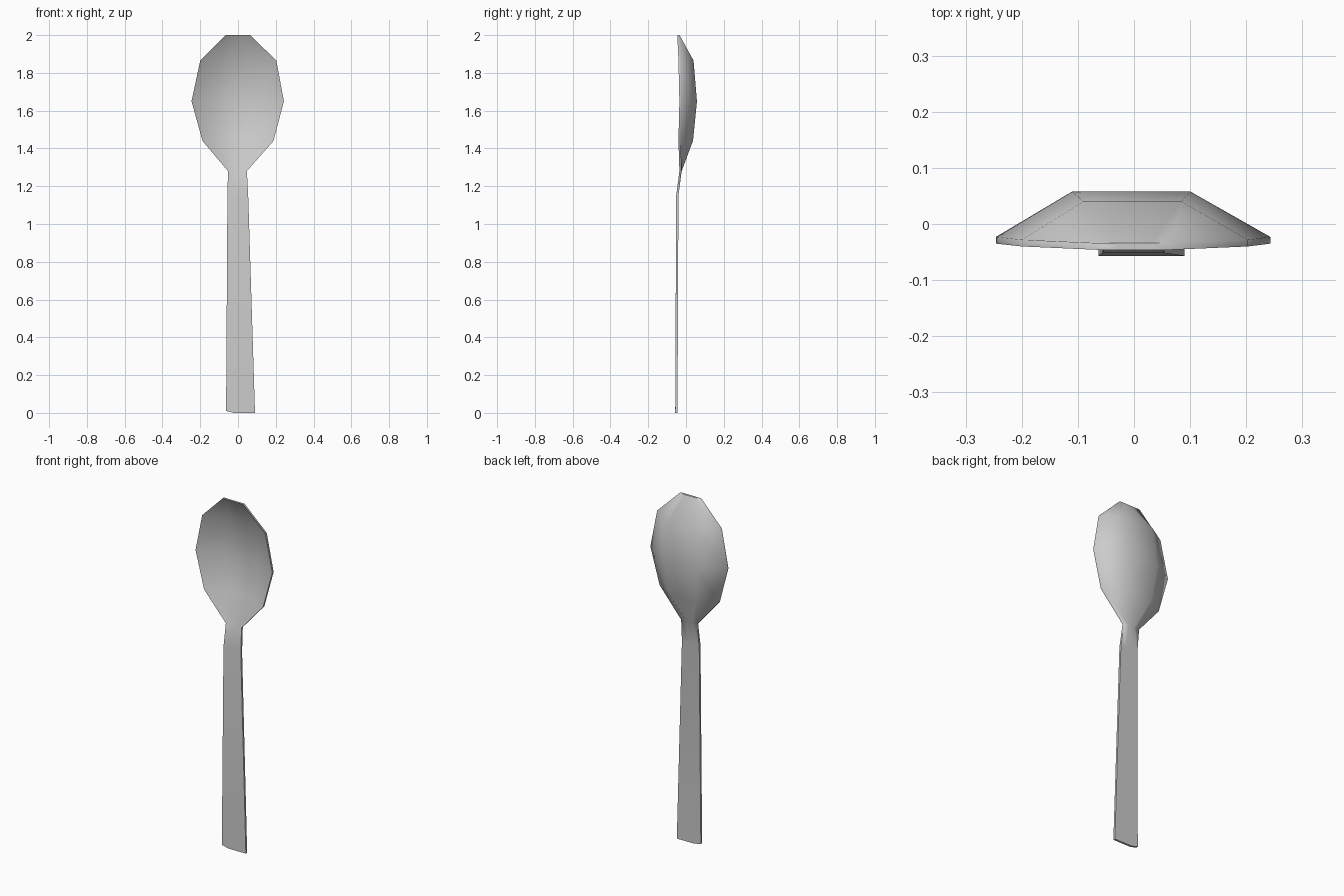
import bpy
import bmesh
from math import radians

cube = bpy.data.objects.get("Cube")
if cube:
    bpy.data.objects.remove(cube, do_unlink=True)

THICKNESS = 0.012

# Cross-sections from handle end to tip:
# height, left edge x, right edge x, floor left x, floor right x, rim y, floor y
SECTIONS = [
    (0.00, -0.063, 0.09, -0.02, 0.04, -0.057, -0.057),
    (1.15, -0.056, 0.054, -0.02, 0.02, -0.052, -0.052),
    (1.28, -0.053, 0.047, -0.02, 0.015, -0.035, -0.035),
    (1.44, -0.188, 0.188, -0.085, 0.08, -0.040, 0.025),
    (1.65, -0.246, 0.243, -0.11, 0.10, -0.035, 0.046),
    (1.865, -0.200, 0.203, -0.09, 0.085, -0.040, 0.028),
    (2.00, -0.065, 0.065, -0.03, 0.03, -0.046, -0.046),
]

# Steel
steel = bpy.data.materials.new("steel grey")
steel.use_nodes = True
colour = (0.60, 0.60, 0.60, 1)
steel.diffuse_color = colour
steel.node_tree.nodes["Principled BSDF"].inputs["Base Color"].default_value = colour

# Spoon sheet: four points per section, bridged into quads
bm = bmesh.new()
rows = []
for z, left, right, floor_l, floor_r, rim, floor in SECTIONS:
    points = [(left, rim), (floor_l, floor), (floor_r, floor), (right, rim)]
    rows.append([bm.verts.new((x, y, z)) for x, y in points])
for low, high in zip(rows, rows[1:]):
    for i in range(3):
        bm.faces.new((low[i], low[i + 1], high[i + 1], high[i]))
# The left corner of the handle end sits slightly higher
rows[0][0].co.z = 0.01

# Thickness towards the back
result = bmesh.ops.extrude_face_region(bm, geom=bm.faces[:], use_keep_orig=True)
back = [v for v in result["geom"] if isinstance(v, bmesh.types.BMVert)]
bmesh.ops.translate(bm, verts=back, vec=(0, THICKNESS, 0))
bmesh.ops.recalc_face_normals(bm, faces=bm.faces[:])

mesh = bpy.data.meshes.new("spoon")
bm.to_mesh(mesh)
bm.free()
mesh.materials.append(steel)
spoon = bpy.data.objects.new("spoon", mesh)
bpy.context.collection.objects.link(spoon)

# Smooth bowl, crisp rim
bpy.ops.object.select_all(action="DESELECT")
spoon.select_set(True)
bpy.context.view_layer.objects.active = spoon
bpy.ops.object.shade_smooth_by_angle(angle=radians(60))
